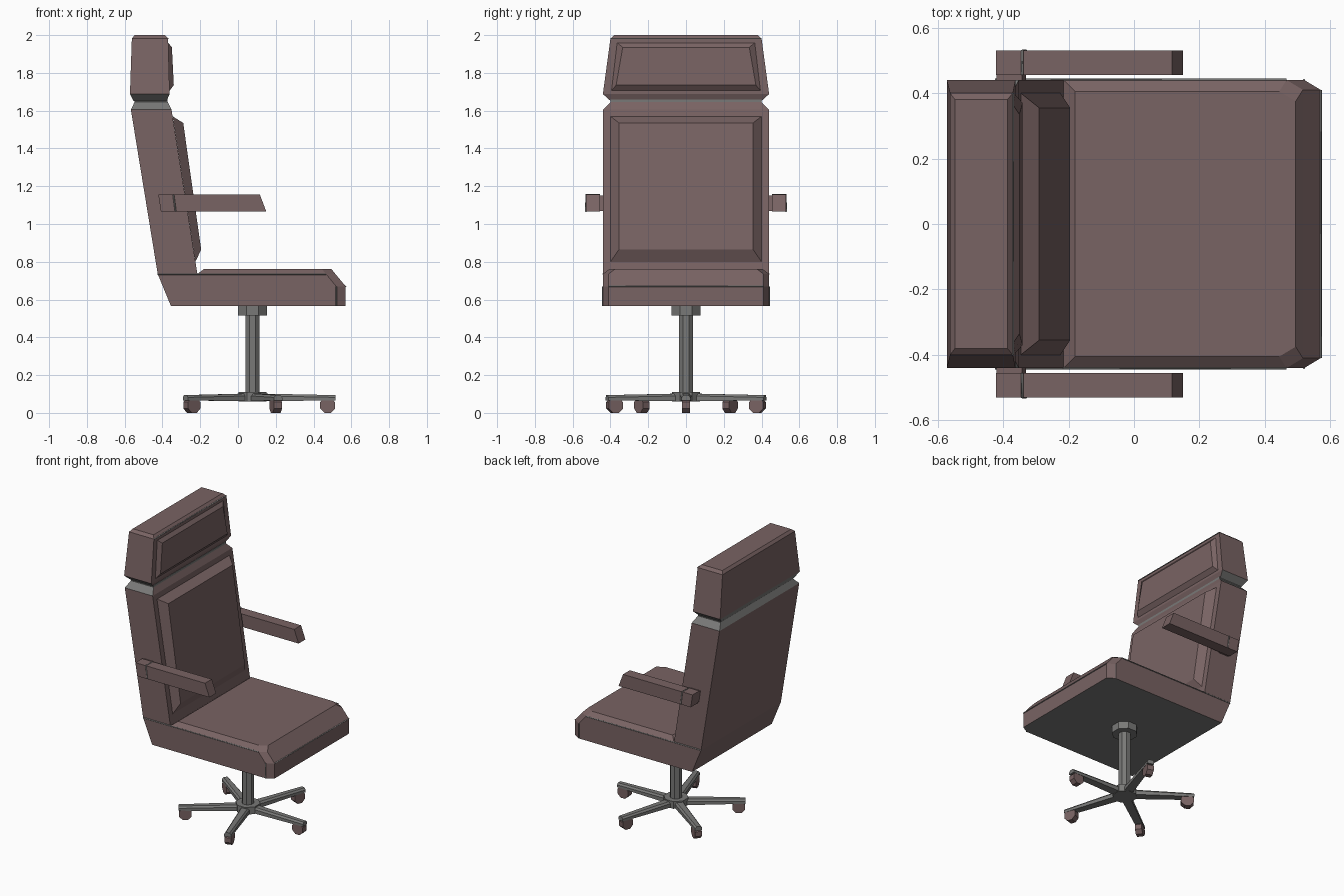
import bpy, bmesh, math
from mathutils import Matrix, Vector

cube = bpy.data.objects.get("Cube")
if cube:
    bpy.data.objects.remove(cube, do_unlink=True)


def material(name, color):
    m = bpy.data.materials.new(name)
    m.use_nodes = True
    m.diffuse_color = color
    m.node_tree.nodes["Principled BSDF"].inputs["Base Color"].default_value = color
    return m


LEATHER = material("brown leather", (0.19, 0.125, 0.125, 1))
METAL = material("grey metal", (0.19, 0.19, 0.185, 1))


def loft(name, rings, mats=(LEATHER, METAL), grey=None, place=None):
    """Skin matching rings of points and cap both ends; grey(center, normal) picks metal faces."""
    bm = bmesh.new()
    loops = [[bm.verts.new(p) for p in ring] for ring in rings]
    for a, b in zip(loops, loops[1:]):
        for i in range(len(a)):
            j = (i + 1) % len(a)
            bm.faces.new((a[i], a[j], b[j], b[i]))
    bm.faces.new(loops[0][::-1])
    bm.faces.new(loops[-1])
    bmesh.ops.recalc_face_normals(bm, faces=bm.faces)
    bm.normal_update()
    for f in bm.faces:
        f.material_index = int(bool(grey and grey(f.calc_center_median(), f.normal)))
    if place:
        bm.transform(place)
    mesh = bpy.data.meshes.new(name)
    bm.to_mesh(mesh)
    bm.free()
    for m in mats:
        mesh.materials.append(m)
    obj = bpy.data.objects.new(name, mesh)
    bpy.context.collection.objects.link(obj)
    return obj


def rect(z, x0, x1, hy):
    return [(x0, -hy, z), (x1, -hy, z), (x1, hy, z), (x0, hy, z)]


def seat_ring(z, x0, x1, hy):
    """Rectangle with the two front corners cut."""
    return [(x0, -hy, z), (x1 - 0.05, -hy, z), (x1, -hy + 0.03, z),
            (x1, hy - 0.03, z), (x1 - 0.05, hy, z), (x0, hy, z)]


def ngon(z, r, n=8):
    return [(r * math.cos(math.tau * (i + 0.5) / n), r * math.sin(math.tau * (i + 0.5) / n), z)
            for i in range(n)]


def pad(name, outer, inner):
    """Raised cushion; each ring is (bottom x, z, half width), (top x, z, half width)."""
    def ring(low, high):
        return [(low[0], -low[2], low[1]), (low[0], low[2], low[1]),
                (high[0], high[2], high[1]), (high[0], -high[2], high[1])]
    return loft(name, [ring(*outer), ring(*inner)])


def piping(name, points, closed=False):
    curve = bpy.data.curves.new(name, "CURVE")
    curve.dimensions = "3D"
    curve.bevel_depth = 0.004
    curve.bevel_resolution = 0
    curve.use_fill_caps = True
    s = curve.splines.new("POLY")
    s.points.add(len(points) - 1)
    for sp, p in zip(s.points, points):
        sp.co = (*p, 1)
    s.use_cyclic_u = closed
    curve.materials.append(METAL)
    obj = bpy.data.objects.new(name, curve)
    bpy.context.collection.objects.link(obj)


# Seat with grey underside
seat_rings = [seat_ring(0.565, -0.355, 0.57, 0.44), seat_ring(0.67, -0.398, 0.57, 0.44),
              seat_ring(0.735, -0.425, 0.516, 0.44), seat_ring(0.735, -0.215, 0.516, 0.44),
              seat_ring(0.762, -0.18, 0.494, 0.405)]
loft("seat", seat_rings, grey=lambda c, n: n.z < -0.9)
piping("seat_front_piping", seat_rings[1][2:4])
for a, b in ((0, 1), (5, 4)):
    piping("seat_side_piping", [seat_rings[2][a], seat_rings[2][b]])
    piping("seat_corner_piping", [seat_rings[0][b], seat_rings[1][b]])

# Backrest, grey on the side and rear slopes at its top
loft("backrest", [rect(0.735, -0.425, -0.215, 0.44), rect(1.605, -0.567, -0.352, 0.44),
                  rect(1.645, -0.548, -0.372, 0.40)],
     grey=lambda c, n: c.z > 1.61 and n.x < 0.5)
pad("back_cushion", [(-0.225, 0.80, 0.40), (-0.346, 1.57, 0.40)],
    [(-0.195, 0.865, 0.355), (-0.29, 1.535, 0.355)])

# Neck joint and headrest
loft("neck_joint", [rect(1.64, -0.548, -0.372, 0.40), rect(1.66, -0.548, -0.372, 0.40)],
     mats=(METAL,))
head = [rect(1.652, -0.553, -0.378, 0.40), rect(1.688, -0.572, -0.362, 0.44),
        rect(1.982, -0.562, -0.370, 0.40), rect(2.0, -0.547, -0.387, 0.38)]
loft("headrest", head, grey=lambda c, n: c.z < 1.68 and n.x < 0.5)
pad("head_cushion", [(-0.363, 1.705, 0.395), (-0.370, 1.96, 0.365)],
    [(-0.340, 1.735, 0.37), (-0.350, 1.935, 0.335)])
piping("headrest_piping", head[2][1:3])

# Armrests with their mounts to the backrest
for side in (-1, 1):
    def slab(y, points):
        return [(x, side * y, z) for x, z in points]
    arm = [(-0.408, 1.065), (0.15, 1.065), (0.116, 1.155), (-0.422, 1.155)]
    mount = [(-0.408, 1.07), (-0.33, 1.07), (-0.342, 1.15), (-0.42, 1.15)]
    loft("armrest", [slab(0.455, arm), slab(0.53, arm)])
    loft("armrest_mount", [slab(0.43, mount), slab(0.457, mount)])
    piping("armrest_piping", slab(0.53, [(-0.33, 1.065), (-0.342, 1.155)])
           + slab(0.455, [(-0.342, 1.155)]))

# Column, collar and hub
center = Matrix.Translation((0.077, 0, 0))
for name, r, z0, z1 in (("column", 0.04, 0.06, 0.54), ("column_collar", 0.083, 0.515, 0.566),
                        ("base_hub", 0.08, 0.06, 0.11)):
    loft(name, [ngon(z0, r), ngon(z1, r)], mats=(METAL,), place=center)


# Five legs with casters
def leg_ring(x, w, z0, z1):
    return [(x, -w, z0), (x, w, z0), (x, w, z1 - 0.012), (x, w - 0.01, z1),
            (x, -w + 0.01, z1), (x, -w, z1 - 0.012)]


for i in range(5):
    turn = center @ Matrix.Rotation(math.tau * i / 5, 4, "Z")
    loft("base_leg", [leg_ring(0.05, 0.03, 0.062, 0.102), leg_ring(0.44, 0.023, 0.066, 0.094)],
         mats=(METAL,), place=turn)
    wheel = turn @ Matrix.Translation((0.397, 0, 0.04)) @ Matrix.Rotation(math.pi / 2, 4, "X")
    loft("caster", [ngon(-0.022, 0.0433), ngon(0.022, 0.0433)], place=wheel)
